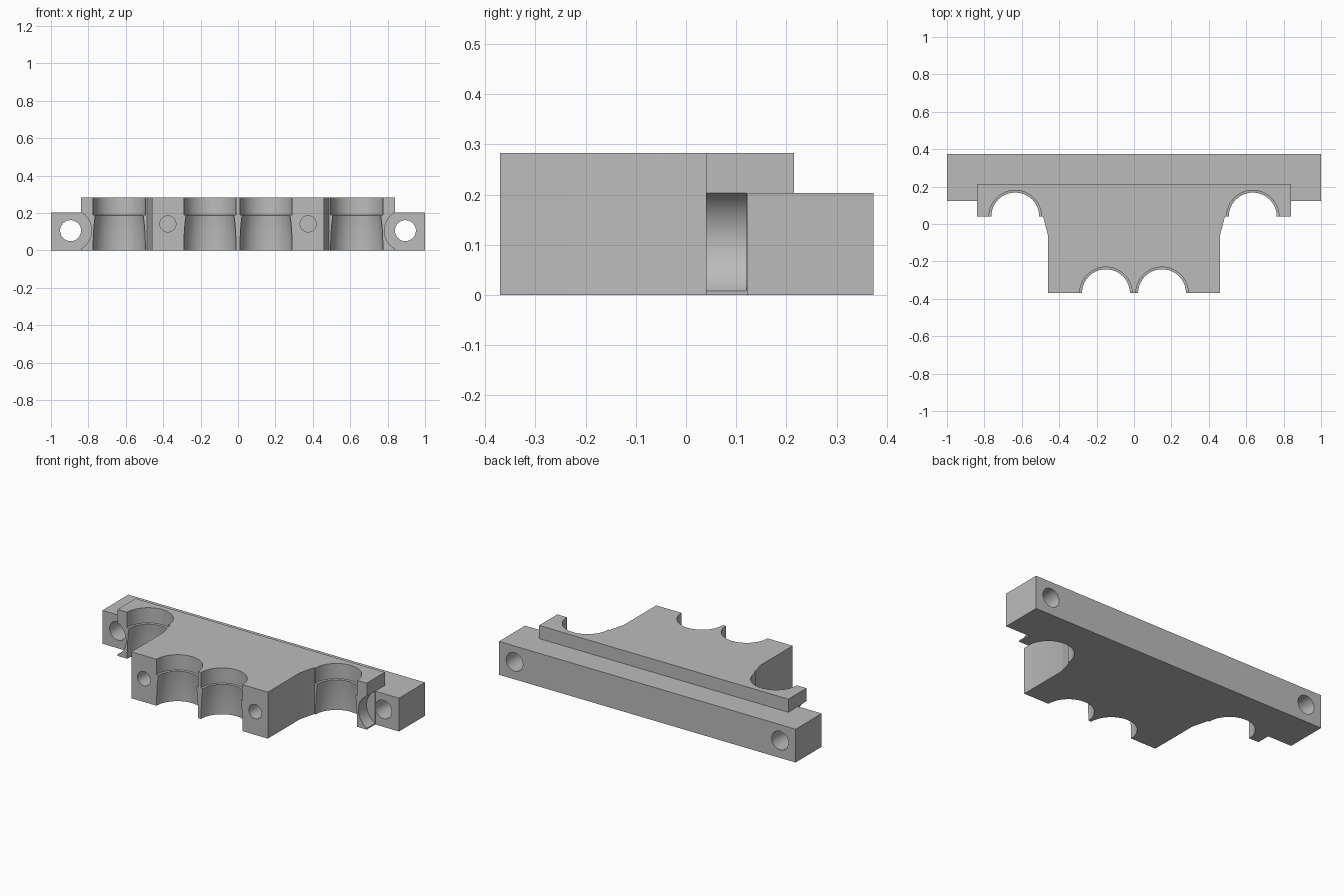
import bpy
import bmesh
from math import cos, sin, pi, radians
from mathutils import Matrix

cube = bpy.data.objects.get("Cube")
if cube:
    bpy.data.objects.remove(cube, do_unlink=True)

grey = bpy.data.materials.new("plain grey")
grey.use_nodes = True
GREY = (0.5, 0.5, 0.5, 1)
grey.diffuse_color = GREY
grey.node_tree.nodes["Principled BSDF"].inputs["Base Color"].default_value = GREY

TOP, BAR_TOP = 0.283, 0.203
SEGMENTS = 64


def make_object(name, bm):
    bmesh.ops.recalc_face_normals(bm, faces=bm.faces)
    mesh = bpy.data.meshes.new(name)
    bm.to_mesh(mesh)
    bm.free()
    mesh.materials.append(grey)
    obj = bpy.data.objects.new(name, mesh)
    bpy.context.collection.objects.link(obj)
    return obj


def extrude(name, outline, height):
    bm = bmesh.new()
    face = bm.faces.new([bm.verts.new((x, y, 0)) for x, y in outline])
    out = bmesh.ops.extrude_face_region(bm, geom=[face])
    verts = [v for v in out["geom"] if isinstance(v, bmesh.types.BMVert)]
    bmesh.ops.translate(bm, verts=verts, vec=(0, 0, height))
    return make_object(name, bm)


def lathe(name, profile, x, y):
    """Closed solid of revolution about a vertical axis from (radius, z) pairs."""
    bm = bmesh.new()
    rings = [[bm.verts.new((x + r * cos(2 * pi * i / SEGMENTS),
                            y + r * sin(2 * pi * i / SEGMENTS), z))
              for i in range(SEGMENTS)] for r, z in profile]
    for low, high in zip(rings, rings[1:]):
        for i in range(SEGMENTS):
            j = (i + 1) % SEGMENTS
            bm.faces.new((low[i], low[j], high[j], high[i]))
    bm.faces.new(rings[0])
    bm.faces.new(rings[-1])
    return make_object(name, bm)


def drill(name, x, z, radius, y0, y1):
    """Cylinder lying along y."""
    bm = bmesh.new()
    place = Matrix.Translation((x, (y0 + y1) / 2, z)) @ Matrix.Rotation(pi / 2, 4, "X")
    bmesh.ops.create_cone(bm, cap_ends=True, segments=SEGMENTS, radius1=radius,
                          radius2=radius, depth=y1 - y0, matrix=place)
    return make_object(name, bm)


def combine(target, other, operation):
    mod = target.modifiers.new(other.name, "BOOLEAN")
    mod.operation = operation
    mod.solver = "EXACT"
    mod.object = other
    bpy.context.view_layer.objects.active = target
    bpy.ops.object.modifier_apply(modifier=mod.name)
    bpy.data.objects.remove(other, do_unlink=True)


# Clamp body: wide shoulder with a narrower forward block
half = [(0.46, -0.37), (0.46, -0.06), (0.468, -0.03), (0.486, 0.04),
        (0.84, 0.04), (0.84, 0.215)]
body = extrude("clamp_body", half + [(-x, y) for x, y in reversed(half)], TOP)

# Counterbores clearing the bolt heads in the shoulder ends
for side in (-1, 1):
    combine(body, drill("counterbore", side * 0.895, 0.106, 0.112, -0.1, 0.12), "DIFFERENCE")

# Lower mounting bar along the back
bar = extrude("mounting_bar", [(-1, 0.122), (1, 0.122), (1, 0.373), (-1, 0.373)], BAR_TOP)
combine(body, bar, "UNION")

# Stepped, slightly barrelled half-round sockets
socket = [(0.14, -0.05), (0.14, 0.03), (0.1385, 0.07), (0.1365, 0.11),
          (0.133, 0.15), (0.128, 0.188), (0.14, 0.19), (0.14, 0.33)]
for side in (-1, 1):
    for x, y in ((0.15, -0.37), (0.635, 0.04)):
        combine(body, lathe("socket", socket, side * x, y), "DIFFERENCE")

# Bolt holes through the bar and blind screw holes in the front face
for side in (-1, 1):
    combine(body, drill("bolt_hole", side * 0.895, 0.106, 0.056, 0.0, 0.5), "DIFFERENCE")
    combine(body, drill("screw_hole", side * 0.375, 0.142, 0.043, -0.5, -0.1), "DIFFERENCE")

bpy.ops.object.select_all(action="DESELECT")
body.select_set(True)
bpy.context.view_layer.objects.active = body
bpy.ops.object.shade_smooth_by_angle(angle=radians(30))
